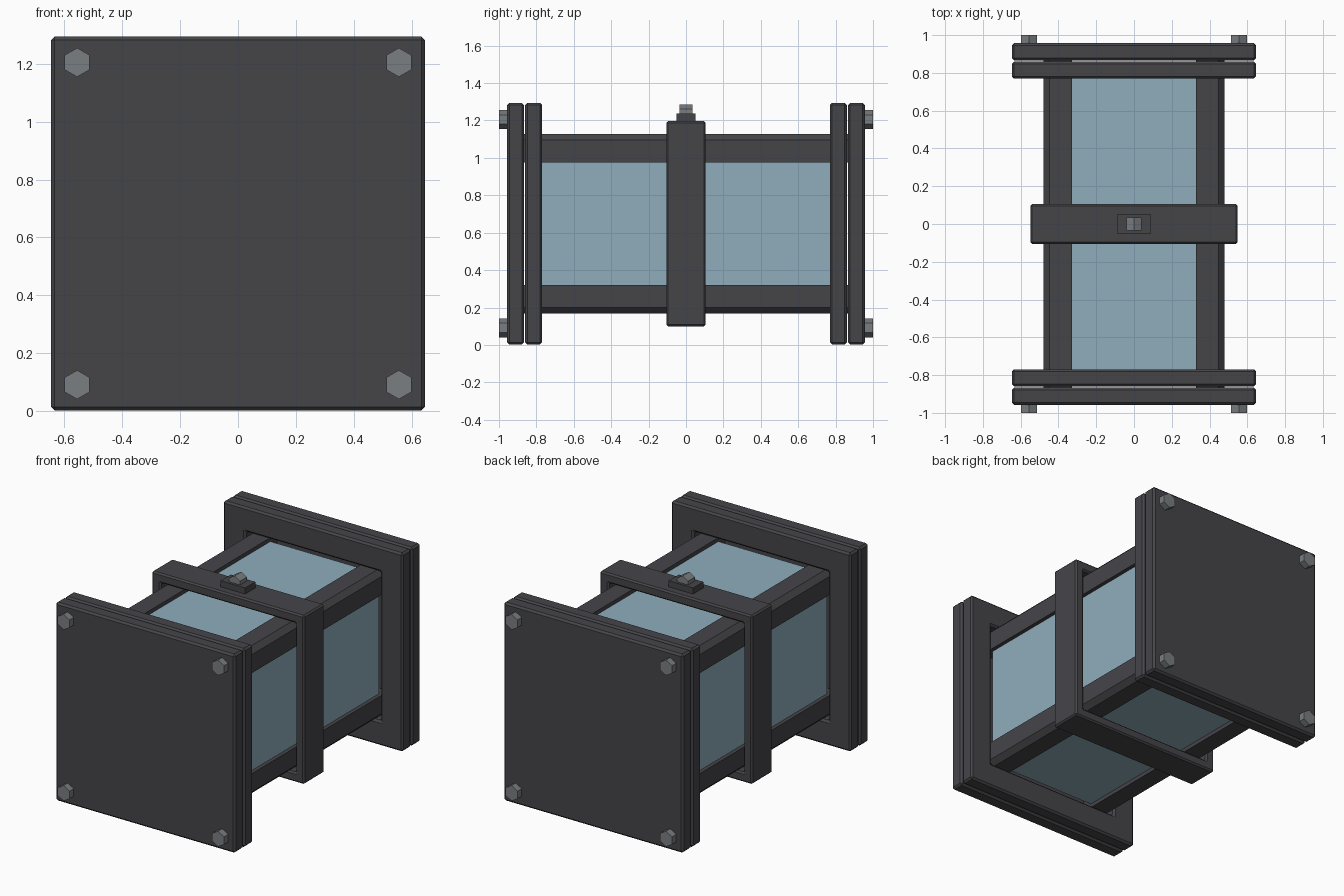
import bpy, bmesh, math

if "Cube" in bpy.data.objects:
    bpy.data.objects.remove(bpy.data.objects["Cube"])

CZ = 0.648  # height of the long axis


def material(name, rgb):
    m = bpy.data.materials.new(name)
    m.diffuse_color = (*rgb, 1)
    m.use_nodes = True
    m.node_tree.nodes["Principled BSDF"].inputs["Base Color"].default_value = m.diffuse_color
    return m


DARK = material("dark_metal", (0.060, 0.058, 0.066))
GLASS = material("blue_glass", (0.275, 0.423, 0.503))
STEEL = material("grey_steel", (0.195, 0.209, 0.223))


def prism(name, outer, y0, y1, mat, hole=None, bevel=0):
    """Extrude an (x, z) profile along y, optionally with a matching hole."""
    bm = bmesh.new()
    n = len(outer)

    def ring(pts, y):
        return [bm.verts.new((x, y, z)) for x, z in pts]

    def bridge(a, b):
        for i in range(n):
            j = (i + 1) % n
            bm.faces.new((a[i], a[j], b[j], b[i]))

    a, b = ring(outer, y0), ring(outer, y1)
    bridge(a, b)
    if hole:
        c, d = ring(hole, y0), ring(hole, y1)
        bridge(c, d)
        bridge(a, c)
        bridge(b, d)
    else:
        bm.faces.new(a)
        bm.faces.new(b)
    bmesh.ops.recalc_face_normals(bm, faces=bm.faces[:])
    me = bpy.data.meshes.new(name)
    bm.to_mesh(me)
    bm.free()
    me.materials.append(mat)
    ob = bpy.data.objects.new(name, me)
    bpy.context.collection.objects.link(ob)
    if bevel:
        mod = ob.modifiers.new("edge_bevel", 'BEVEL')
        mod.width = bevel
        mod.segments = 1
        mod.limit_method = 'ANGLE'
    return ob


def rect(x0, x1, z0, z1):
    return [(x0, z0), (x1, z0), (x1, z1), (x0, z1)]


def square(h):
    return rect(-h, h, CZ - h, CZ + h)


def hexagon(x, z, r):
    return [(x + r * math.sin(k * math.pi / 3), z + r * math.cos(k * math.pi / 3))
            for k in range(6)]


# End caps and flanges with bolts
for s, end in ((-1, "front"), (1, "back")):
    prism(f"{end}_cap", square(0.646), s * 0.866, s * 0.957, DARK, bevel=0.012)
    prism(f"{end}_flange", square(0.646), s * 0.769, s * 0.860, DARK,
          hole=square(0.486), bevel=0.012)
    for sx in (-1, 1):
        for sz in (-1, 1):
            prism(f"{end}_bolt", hexagon(sx * 0.556, CZ + sz * 0.557, 0.05),
                  s * 0.95, s * 1.0, STEEL)

# Corner rails with chamfered outer edge
R, I, C = 0.48, 0.327, 0.033
for sx in (-1, 1):
    for sz in (-1, 1):
        prof = [(I, I), (R, I), (R, R - C), (R - C, R), (I, R)]
        prism("corner_rail", [(sx * x, CZ + sz * z) for x, z in prof],
              -0.866, 0.866, DARK)

# Glass panels, slightly recessed between the rails
for s in (-1, 1):
    lo, hi = sorted((s * 0.43, s * 0.455))
    prism("side_glass", rect(lo, hi, CZ - I, CZ + I), -0.80, 0.80, GLASS)
    prism("level_glass", rect(-I, I, CZ + lo, CZ + hi), -0.80, 0.80, GLASS)

# Middle band and the clamp on top
prism("middle_band", square(0.549), -0.105, 0.105, DARK,
      hole=square(0.486), bevel=0.010)
prism("clamp_block", rect(-0.088, 0.088, 1.19, 1.237), -0.052, 0.052, DARK)
prism("clamp_bolt", hexagon(0, 1.239, 0.046), -0.035, 0.035, STEEL)
